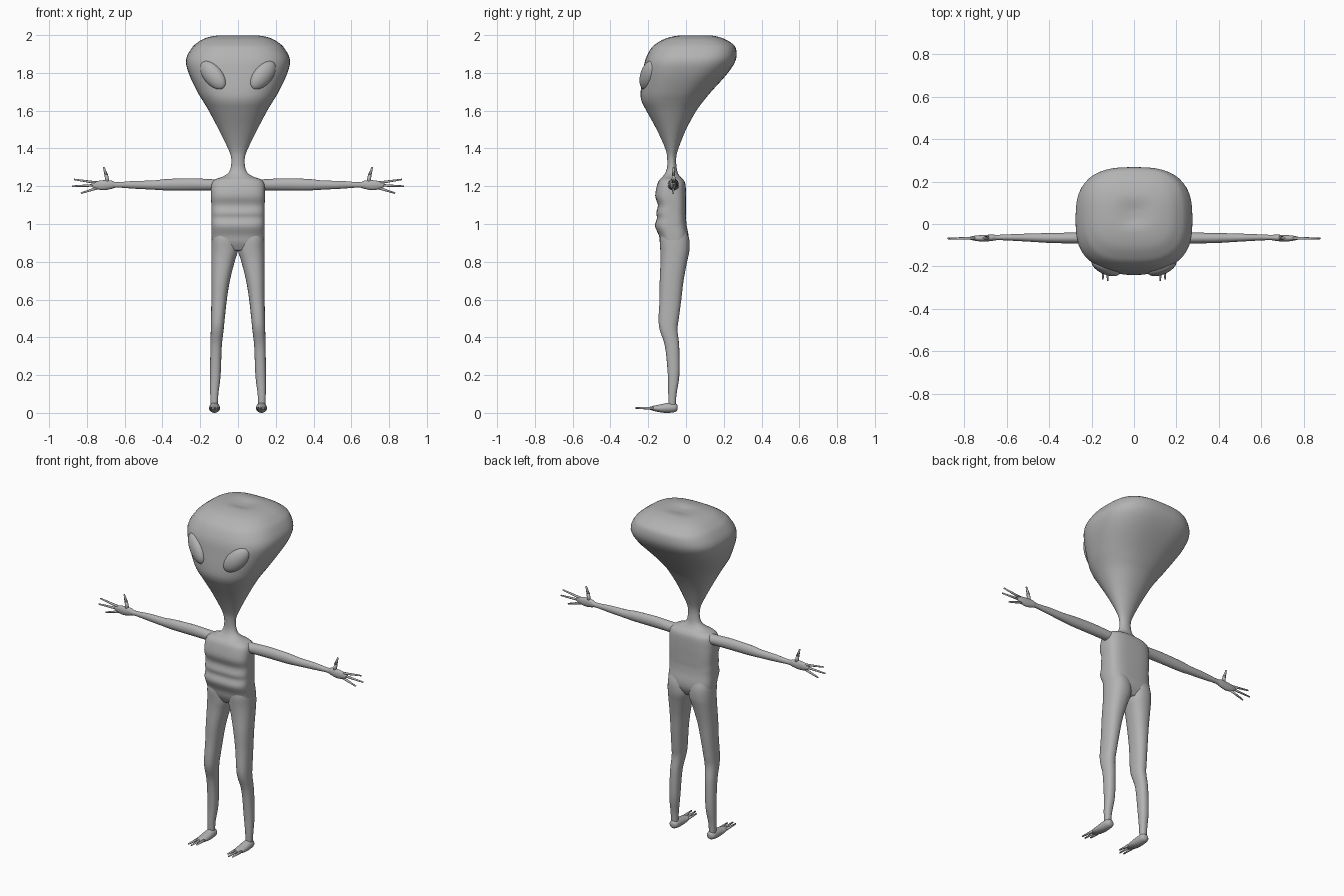
import bpy, bmesh, math
from mathutils import Matrix, Vector

skin = bpy.data.materials.new("grey_skin")
skin.diffuse_color = (0.45, 0.45, 0.45, 1)


def finish(name, bm, mirror=False):
    bmesh.ops.recalc_face_normals(bm, faces=bm.faces)
    me = bpy.data.meshes.new(name)
    bm.to_mesh(me)
    bm.free()
    for p in me.polygons:
        p.use_smooth = True
    me.materials.append(skin)
    ob = bpy.data.objects.new(name, me)
    bpy.context.collection.objects.link(ob)
    if mirror:
        ob.modifiers.new("mirror", 'MIRROR').use_mirror_merge = False
    return ob


def smooth_rows(rows, steps):
    """Catmull-Rom interpolation between the key sections."""
    out = []
    for i in range(len(rows) - 1):
        a, b, c, d = (rows[max(0, min(len(rows) - 1, i + k))] for k in (-1, 0, 1, 2))
        for s in range(steps):
            t = s / steps
            out.append([0.5 * (2 * q + (r - p) * t + (2 * p - 5 * q + 4 * r - w) * t * t
                               + (3 * q - p - 3 * r + w) * t ** 3)
                        for p, q, r, w in zip(a, b, c, d)])
    return out + [list(rows[-1])]


def loft(name, rows, place, mirror=False, n=32, steps=4):
    """Rows: station, u low, u high, v low, v high, squareness."""
    bm = bmesh.new()
    rings = []
    for s, u0, u1, v0, v1, e in smooth_rows(rows, steps):
        ring = []
        for k in range(n):
            a = 2 * math.pi * k / n
            c, d = math.cos(a), math.sin(a)
            u = (u0 + u1) / 2 + (u1 - u0) / 2 * math.copysign(abs(c) ** (2 / e), c)
            v = (v0 + v1) / 2 + (v1 - v0) / 2 * math.copysign(abs(d) ** (2 / e), d)
            ring.append(bm.verts.new(place(s, u, v)))
        rings.append(ring)
    for r, q in zip(rings, rings[1:]):
        for k in range(n):
            bm.faces.new((r[k], r[(k + 1) % n], q[(k + 1) % n], q[k]))
    bm.faces.new(rings[0])
    bm.faces.new(rings[-1])
    return finish(name, bm, mirror)


def digits(name, segments):
    """Thin tapered fingers or toes, mirrored to both sides."""
    bm = bmesh.new()
    for p, q, r0, r1 in segments:
        p, q = Vector(p), Vector(q)
        m = Matrix.Translation((p + q) / 2) @ (q - p).to_track_quat('Z', 'Y').to_matrix().to_4x4()
        bmesh.ops.create_cone(bm, cap_ends=True, segments=10, radius1=r0, radius2=r1,
                              depth=(q - p).length, matrix=m)
    return finish(name, bm, True)


def along_z(s, u, v):
    return (u, v, s)


def along_x(s, u, v):
    return (s, u, v)


def along_y(s, u, v):
    return (u, s, v)


# Head, neck and ribbed torso: height, half width, front, back, squareness
body = [
    (1.990, 0.02, 0.02, 0.07, 2.4), (1.998, 0.10, -0.03, 0.13, 2.6),
    (1.985, 0.17, -0.10, 0.19, 2.8), (1.96, 0.215, -0.15, 0.238, 2.8),
    (1.93, 0.246, -0.185, 0.264, 2.8), (1.87, 0.275, -0.215, 0.264, 2.8),
    (1.80, 0.262, -0.228, 0.222, 2.7), (1.70, 0.215, -0.24, 0.133, 2.4),
    (1.65, 0.185, -0.235, 0.092, 2.3), (1.60, 0.155, -0.21, 0.055, 2.2),
    (1.50, 0.102, -0.155, 0.0, 2.1), (1.40, 0.053, -0.11, -0.04, 2),
    (1.35, 0.036, -0.10, -0.052, 2), (1.30, 0.038, -0.10, -0.05, 2),
    (1.27, 0.052, -0.11, -0.043, 2.1), (1.25, 0.083, -0.125, -0.03, 2.3),
    (1.235, 0.122, -0.14, -0.015, 2.7), (1.21, 0.14, -0.152, -0.003, 3),
    (1.15, 0.143, -0.163, 0.0, 3.2), (1.10, 0.141, -0.149, 0.0, 3.2),
    (1.06, 0.14, -0.157, 0.0, 3.2), (1.03, 0.14, -0.154, 0.0, 3.2),
    (0.99, 0.14, -0.164, 0.004, 3.2), (0.94, 0.14, -0.144, 0.013, 3),
    (0.90, 0.137, -0.135, 0.010, 2.8), (0.86, 0.125, -0.115, -0.01, 2.6),
]
loft("head_and_torso", [(z, -w, w, f, b, e) for z, w, f, b, e in body], along_z, n=48)

# Legs: height, inner, outer, front, back
leg = [
    (0.97, 0.012, 0.132, -0.13, 0.0), (0.92, 0.003, 0.139, -0.139, 0.017),
    (0.86, 0.0, 0.141, -0.136, 0.018), (0.80, 0.018, 0.141, -0.135, 0.006),
    (0.70, 0.043, 0.141, -0.139, -0.013), (0.60, 0.059, 0.141, -0.14, -0.025),
    (0.50, 0.070, 0.143, -0.145, -0.038), (0.44, 0.076, 0.144, -0.139, -0.045),
    (0.35, 0.086, 0.146, -0.111, -0.036), (0.20, 0.092, 0.148, -0.096, -0.035),
    (0.10, 0.104, 0.147, -0.094, -0.05), (0.03, 0.107, 0.144, -0.092, -0.055),
]
loft("legs", [r + (2.3,) for r in leg], along_z, True)

# Feet: depth station, inner, outer, bottom, top
foot = [
    (-0.045, 0.115, 0.133, 0.018, 0.04), (-0.055, 0.1, 0.148, 0.006, 0.05),
    (-0.09, 0.096, 0.153, 0.0, 0.054), (-0.13, 0.095, 0.154, 0.002, 0.046),
    (-0.17, 0.098, 0.152, 0.01, 0.038), (-0.195, 0.108, 0.143, 0.018, 0.031),
]
loft("feet", [r + (2,) for r in foot], along_y, True, 20, 3)
digits("toes", [((x, -0.16, 0.024), (tx, ty, 0.026), 0.009, 0.004)
                for x, tx, ty in ((0.107, 0.103, -0.245), (0.124, 0.124, -0.268),
                                  (0.142, 0.147, -0.262))])

# Arms: sideways station, front, back, bottom, top
arm = [
    (0.10, -0.10, -0.035, 1.178, 1.235), (0.16, -0.095, -0.037, 1.178, 1.238),
    (0.25, -0.092, -0.04, 1.178, 1.242), (0.38, -0.09, -0.042, 1.178, 1.238),
    (0.45, -0.086, -0.044, 1.182, 1.23), (0.55, -0.08, -0.047, 1.187, 1.228),
    (0.64, -0.076, -0.051, 1.193, 1.221),
    (0.67, -0.08, -0.05, 1.186, 1.23), (0.71, -0.083, -0.052, 1.179, 1.232),
    (0.75, -0.079, -0.055, 1.185, 1.226), (0.775, -0.073, -0.061, 1.198, 1.215),
]
loft("arms_and_hands", [r + (2,) for r in arm], along_x, True, 24, 3)
digits("fingers", [
    ((0.73, -0.067, 1.216), (0.868, -0.068, 1.236), 0.008, 0.004),
    ((0.73, -0.067, 1.206), (0.88, -0.068, 1.2), 0.008, 0.004),
    ((0.73, -0.067, 1.195), (0.832, -0.068, 1.163), 0.008, 0.004),
    ((0.69, -0.066, 1.215), (0.698, -0.066, 1.262), 0.011, 0.009),
    ((0.698, -0.066, 1.26), (0.711, -0.066, 1.302), 0.009, 0.004),
])

# Slanted almond eyes
bm = bmesh.new()
tilt = (Matrix.Translation((0.132, -0.202, 1.787)) @ Matrix.Rotation(math.radians(24), 4, 'Z')
        @ Matrix.Rotation(math.radians(42), 4, 'Y') @ Matrix.Diagonal((0.052, 0.036, 0.092, 1)))
bmesh.ops.create_uvsphere(bm, u_segments=24, v_segments=16, radius=1, matrix=tilt)
finish("eyes", bm, True)
